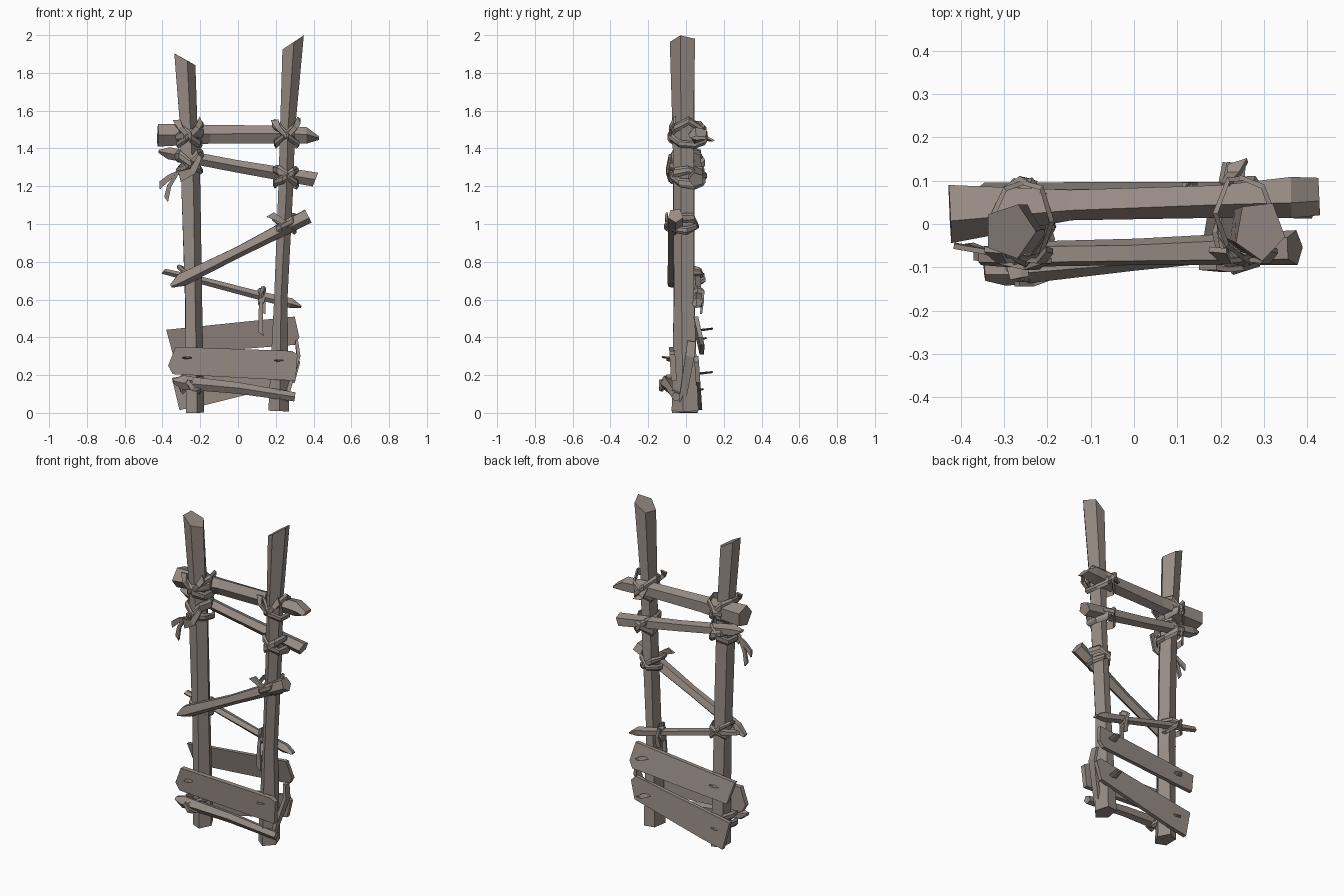
import bpy, bmesh, math, random
from mathutils import Vector

random.seed(7)
wood = bpy.data.materials.new("weathered grey brown")
wood.diffuse_color = (0.315, 0.265, 0.236, 1)


def finish(name, bm):
    bmesh.ops.recalc_face_normals(bm, faces=bm.faces)
    me = bpy.data.meshes.new(name)
    bm.to_mesh(me)
    bm.free()
    me.materials.append(wood)
    ob = bpy.data.objects.new(name, me)
    bpy.context.collection.objects.link(ob)
    return ob


def loft(name, stations, n=4, skew=(0, 0), jit=0.0, turn=0.0):
    """Faceted stick through stations (x, y, z, half depth, half height)."""
    bm = bmesh.new()
    first, last = Vector(stations[0][:3]), Vector(stations[-1][:3])
    d = (last - first).normalized()
    ref = Vector((0, 0, 1)) if abs(d.y) > 0.9 else Vector((0, 1, 0))
    u = (ref - d * ref.dot(d)).normalized()
    v = d.cross(u)
    grow = math.sqrt(2) if n == 4 else 1.06
    rings = []
    for i, (x, y, z, a, b) in enumerate(stations):
        k = skew[0] if i == 0 else skew[1] if i == len(stations) - 1 else 0
        j = jit if 0 < i < len(stations) - 1 else 0
        ring = []
        for s in range(n):
            t = 2 * math.pi * s / n + math.pi / n + turn
            h = b * grow * math.sin(t)
            p = Vector((x, y, z)) + u * a * grow * math.cos(t) + v * h + d * k * h
            p += Vector([random.uniform(-j, j) for _ in range(3)])
            ring.append(bm.verts.new(p))
        rings.append(ring)
    for r0, r1 in zip(rings, rings[1:]):
        for s in range(n):
            bm.faces.new((r0[s], r0[(s + 1) % n], r1[(s + 1) % n], r1[s]))
    bm.faces.new(rings[0])
    bm.faces.new(rings[-1])
    return finish(name, bm)


def plank(name, outline, y, thick, lean=0.0, twist=0.0):
    """Board with an x-z outline, extruded in y; lean tips it along z, twist along x."""
    bm = bmesh.new()
    zc = sum(p[1] for p in outline) / len(outline)
    sides = []
    for off in (0, thick):
        sides.append([bm.verts.new((px, y + off + lean * (pz - zc) + twist * px, pz))
                      for px, pz in outline])
    bm.faces.new(sides[0])
    bm.faces.new(sides[1][::-1])
    m = len(outline)
    for i in range(m):
        bm.faces.new((sides[0][i], sides[0][(i + 1) % m], sides[1][(i + 1) % m], sides[1][i]))
    return finish(name, bm)


def wrap(name, c, rx, ry, tilts, w=0.027, t=0.012, n=7):
    """Crossed, tilted strips bound round a post and rung."""
    for idx, tilt in enumerate(tilts):
        bm = bmesh.new()
        rings = []
        for s in range(n):
            a = 2 * math.pi * (s + 0.4 * idx) / n
            g = random.uniform(0.93, 1.1)
            ww = w * random.uniform(0.7, 1.2)
            dz = tilt * math.cos(a) + random.uniform(-0.012, 0.012)
            ring = []
            for rad, hz in ((0, -ww), (t, -ww * 0.4), (t, ww * 0.5), (0, ww)):
                ring.append(bm.verts.new((c[0] + (rx * g + rad - t) * math.cos(a),
                                          c[1] + (ry * g + rad - t) * math.sin(a),
                                          c[2] + dz + hz)))
            rings.append(ring)
        for s in range(n):
            r0, r1 = rings[s], rings[(s + 1) % n]
            for q in range(4):
                bm.faces.new((r0[q], r0[(q + 1) % 4], r1[(q + 1) % 4], r1[q]))
        finish(f"{name}_{idx + 1}", bm)


def tail(name, *pts, w=0.016):
    """Loose strip end, tapering."""
    m = len(pts)
    loft(name, [(*p, 0.006, w * (0.6 + 0.5 * i / (m - 1))) for i, p in enumerate(pts)], 4, (0, 0.6))


# Uprights
loft("left_post", [(-0.232, -0.005, 0, 0.068, 0.05), (-0.238, -0.01, 0.6, 0.058, 0.048),
                   (-0.253, -0.012, 1.2, 0.055, 0.05), (-0.264, -0.012, 1.5, 0.055, 0.05),
                   (-0.287, -0.017, 1.875, 0.062, 0.057)], 5, (0, 0.6), 0.004, 0.3)
loft("right_post", [(0.214, 0, 0.01, 0.072, 0.055), (0.225, -0.008, 0.6, 0.056, 0.038),
                    (0.252, -0.01, 1.2, 0.054, 0.038), (0.262, -0.01, 1.5, 0.056, 0.042),
                    (0.29, -0.014, 1.96, 0.068, 0.055)], 5, (0, -0.72), 0.004, 0.1)

# Rungs: five-sided, ridge to the front, chipped to a point at some ends
loft("top_rung", [(-0.425, 0.03, 1.47, 0.07, 0.06), (-0.15, 0.046, 1.475, 0.038, 0.047),
                  (0.2, 0.055, 1.475, 0.042, 0.046), (0.36, 0.063, 1.472, 0.05, 0.044),
                  (0.427, 0.068, 1.455, 0.045, 0.01)], 5, (0, 0), 0.004)
loft("second_rung", [(-0.42, 0.05, 1.385, 0.02, 0.008), (-0.37, 0.05, 1.375, 0.036, 0.032),
                     (0.0, 0.055, 1.305, 0.033, 0.031), (0.41, 0.055, 1.235, 0.04, 0.038)],
     5, (0, 0.2), 0.003)
loft("diagonal_brace", [(-0.355, -0.075, 0.672, 0.02, 0.01), (-0.30, -0.072, 0.705, 0.03, 0.036),
                        (0.0, -0.064, 0.855, 0.028, 0.029), (0.37, -0.055, 1.045, 0.04, 0.04)],
     5, (0, 0), 0.003, 0.35)
loft("thin_rung", [(-0.395, 0.055, 0.75, 0.018, 0.015), (-0.2, 0.058, 0.705, 0.026, 0.02),
                   (0.1, 0.062, 0.625, 0.024, 0.023), (0.28, 0.062, 0.58, 0.028, 0.026),
                   (0.335, 0.062, 0.562, 0.02, 0.006)], 5, (0.4, 0), 0.003)
loft("bottom_rung", [(-0.345, -0.11, 0.17, 0.02, 0.01), (-0.3, -0.106, 0.16, 0.034, 0.036),
                     (0.0, -0.08, 0.13, 0.028, 0.031), (0.30, -0.052, 0.085, 0.024, 0.024)],
     5, (0, 0), 0.003)

# Boards at the foot
plank("front_board", [(-0.37, 0.25), (-0.33, 0.35), (0.285, 0.328), (0.315, 0.31),
                      (0.305, 0.17), (-0.345, 0.205)], -0.085, 0.03, -0.06)
plank("upper_back_board", [(-0.38, 0.44), (0.30, 0.51), (0.325, 0.40), (0.30, 0.36),
                           (-0.345, 0.31)], 0.058, 0.024, -0.22, 0.02)
plank("lower_back_board", [(-0.35, 0.185), (0.30, 0.30), (0.33, 0.27), (0.30, 0.16),
                           (-0.18, 0.04), (-0.31, 0.015)], 0.052, 0.024, -0.07)
loft("side_strip", [(0.31, 0.03, 0.38, 0.022, 0.008), (0.32, 0.02, 0.3, 0.024, 0.01),
                    (0.25, -0.02, 0.06, 0.018, 0.01)], 4)

# Nails: thin slanted slivers through the boards
for i, (x, z, y0, y1) in enumerate([(-0.27, 0.29, -0.06, -0.125), (0.215, 0.275, -0.06, -0.10),
                                    (-0.25, 0.39, 0.06, 0.105), (0.23, 0.44, 0.06, 0.14),
                                    (-0.25, 0.12, 0.05, 0.09), (0.22, 0.21, 0.05, 0.14)]):
    loft(f"nail_{i + 1}", [(x - 0.006, y0, z - 0.004, 0.005, 0.02),
                           (x + 0.006, y1, z + 0.006, 0.004, 0.016)], 4, turn=0.55)

# Bindings at each joint, enclosing the rung behind or in front of the post
wrap("top_left_wrap", (-0.26, 0.005, 1.475), 0.076, 0.1, (0.06, -0.055, 0.02))
wrap("top_right_wrap", (0.258, 0.015, 1.475), 0.072, 0.102, (0.06, -0.055))
wrap("second_left_wrap", (-0.26, 0.005, 1.325), 0.072, 0.1, (0.055, -0.04))
wrap("second_right_wrap", (0.253, 0.012, 1.25), 0.07, 0.1, (0.03, -0.045))
wrap("brace_right_wrap", (0.245, -0.025, 1.0), 0.068, 0.088, (0.04, -0.03), 0.022)
wrap("thin_left_wrap", (-0.255, 0.012, 0.725), 0.064, 0.09, (0.03, -0.045), 0.018)
wrap("bottom_left_wrap", (-0.25, -0.035, 0.155), 0.062, 0.102, (0.03, -0.035), 0.022)
wrap("thin_rung_wrap", (0.125, 0.062, 0.62), 0.022, 0.036, (0.03, -0.02), 0.03, 0.01, 5)

# Loose strip ends
tail("left_tail_a", (-0.3, -0.07, 1.28), (-0.36, -0.06, 1.25), (-0.415, -0.05, 1.205))
tail("left_tail_b", (-0.32, -0.07, 1.27), (-0.365, -0.055, 1.2), (-0.38, -0.05, 1.13), w=0.013)
tail("left_loop", (-0.2, -0.085, 1.36), (-0.24, -0.1, 1.28), (-0.31, -0.085, 1.25), w=0.022)
tail("thin_tail_a", (0.13, 0.04, 0.67), (0.12, 0.035, 0.54), (0.12, 0.035, 0.42), w=0.013)
tail("thin_tail_b", (0.118, 0.09, 0.65), (0.135, 0.09, 0.6), (0.13, 0.08, 0.53), w=0.013)
tail("brace_tail", (0.26, -0.1, 1.0), (0.21, -0.105, 1.03), (0.17, -0.1, 1.05), w=0.018)
tail("back_tail", (0.21, 0.09, 1.5), (0.23, 0.115, 1.45), (0.24, 0.14, 1.44), w=0.018)
for s, x in (("left", -0.26), ("right", 0.258)):
    for i, e in enumerate((-1, 1)):
        tail(f"{s}_top_end_{i + 1}", (x, -0.08, 1.46), (x + e * 0.045, -0.085, 1.51),
             (x + e * 0.065, -0.06, 1.55), w=0.016)
tail("bottom_tail", (-0.27, -0.138, 0.17), (-0.24, -0.138, 0.13), (-0.21, -0.125, 0.12))
